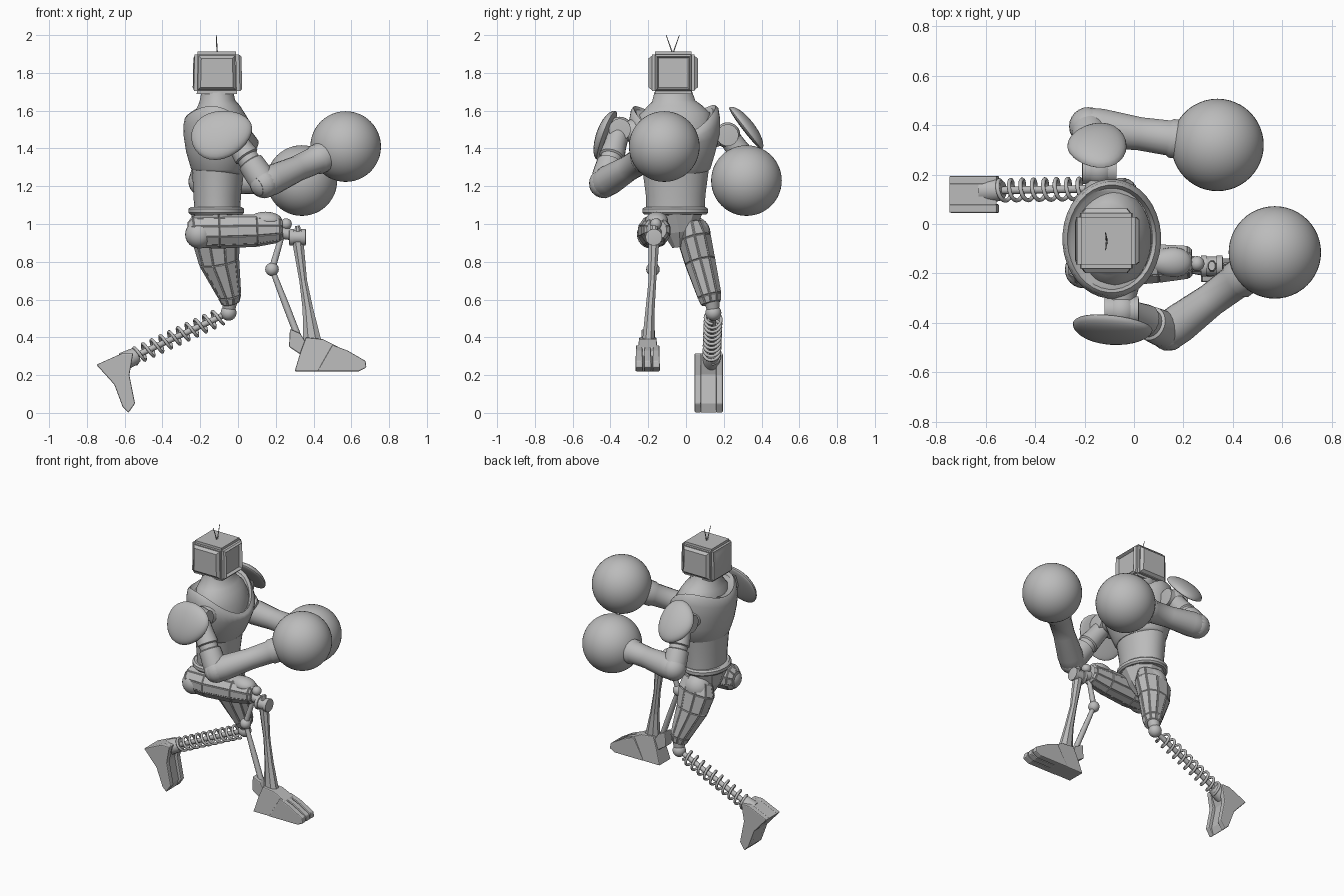
import bpy, bmesh, math
from mathutils import Vector

old = bpy.data.objects.get("Cube")
if old:
    bpy.data.objects.remove(old, do_unlink=True)

grey = bpy.data.materials.new("plain_grey")
grey.use_nodes = True
colour = (0.5, 0.5, 0.5, 1)
grey.diffuse_color = colour
grey.node_tree.nodes["Principled BSDF"].inputs["Base Color"].default_value = colour


def finish(name, bm, smooth=35, bevel=0):
    bmesh.ops.recalc_face_normals(bm, faces=bm.faces)
    me = bpy.data.meshes.new(name)
    bm.to_mesh(me)
    bm.free()
    me.materials.append(grey)
    ob = bpy.data.objects.new(name, me)
    bpy.context.collection.objects.link(ob)
    if bevel:
        mod = ob.modifiers.new("bevel", 'BEVEL')
        mod.width, mod.segments = bevel, 2
    bpy.ops.object.select_all(action='DESELECT')
    ob.select_set(True)
    bpy.context.view_layer.objects.active = ob
    if smooth:
        bpy.ops.object.shade_smooth_by_angle(angle=math.radians(smooth))
    return ob


def loft(name, sections, n=24, smooth=40, panel=0, dip=(0, 0)):
    """Sections are (centre, half width across, half depth[, dip factor])."""
    bm = bmesh.new()
    axis = (Vector(sections[-1][0]) - Vector(sections[0][0])).normalized()
    side = Vector((0, 1, 0))
    u = (side - axis * side.dot(axis)).normalized()
    v = u.cross(axis)
    rings = []
    for s in sections:
        k = s[3] if len(s) > 3 else 0
        ring = []
        for i in range(n):
            a = math.tau * (i + 0.5) / n
            p = Vector(s[0]) + u * s[1] * math.cos(a) + v * s[2] * math.sin(a)
            p.z -= k * (dip[0] * math.sin(a) ** 2 + dip[1] * math.sin(a))
            ring.append(bm.verts.new(p))
        rings.append(ring)
    walls = []
    for r, q in zip(rings, rings[1:]):
        for i in range(n):
            walls.append(bm.faces.new((r[i], r[(i + 1) % n], q[(i + 1) % n], q[i])))
    bm.faces.new(rings[0])
    bm.faces.new(rings[-1])
    if panel:
        bmesh.ops.recalc_face_normals(bm, faces=bm.faces)
        bmesh.ops.inset_individual(bm, faces=walls, thickness=panel, depth=panel * 0.7)
    return finish(name, bm, smooth)


def rod(name, a, b, profile, n=20, smooth=40):
    """Round limb from a to b; the profile lists (fraction, radius)."""
    a, b = Vector(a), Vector(b)
    return loft(name, [(a.lerp(b, t), r, r) for t, r in profile], n, smooth)


def ball(name, centre, r, seg=24):
    bm = bmesh.new()
    bmesh.ops.create_uvsphere(bm, u_segments=seg, v_segments=seg // 2, radius=r)
    bmesh.ops.translate(bm, verts=bm.verts, vec=centre)
    return finish(name, bm, 60)


def slab(name, outline, y0, y1, taper=0, bevel=0.006):
    """Side outline in x and z, extruded across y and narrowed with height."""
    bm = bmesh.new()
    low = min(z for x, z in outline)
    mid = (y0 + y1) / 2
    sides = []
    for y in (y0, y1):
        sides.append([bm.verts.new((x, mid + (y - mid) * (1 - taper * (z - low)), z)) for x, z in outline])
        bm.faces.new(sides[-1])
    n = len(outline)
    for i in range(n):
        j = (i + 1) % n
        bm.faces.new((sides[0][i], sides[0][j], sides[1][j], sides[1][i]))
    return finish(name, bm, 0, bevel)


def pad(name, centre, normal, half, thick, roll=0):
    """Domed shield plate facing along the normal."""
    bm = bmesh.new()
    bmesh.ops.create_uvsphere(bm, u_segments=28, v_segments=16, radius=1)
    rot = Vector(normal).to_track_quat('Z', 'Y').to_matrix()
    for p in bm.verts:
        c = p.co
        x, y = c.x * half[0], c.y * half[1] * (1 - 0.15 * c.x)
        x, y = x * math.cos(roll) - y * math.sin(roll), x * math.sin(roll) + y * math.cos(roll)
        p.co = Vector(centre) + rot @ Vector((x, y, (c.z if c.z > 0 else c.z * 0.3) * thick))
    return finish(name, bm, 50)


# Head: screen on +x, raised panels on the other sides
bm = bmesh.new()
bmesh.ops.create_cube(bm, size=1)
for p in bm.verts:
    wide = 1 if p.co.z < 0 else 0.96
    p.co = Vector((p.co.x * 0.245 * wide - 0.112, p.co.y * 0.225 - 0.068, p.co.z * 0.225 + 1.8))
bmesh.ops.bevel(bm, geom=bm.edges[:], offset=0.016, segments=2, affect='EDGES')
bm.normal_update()
for f in [f for f in bm.faces if f.calc_area() > 0.03 and abs(f.normal.z) < 0.5]:
    if f.normal.x > 0.5:
        bmesh.ops.inset_region(bm, faces=[f], thickness=0.014, depth=0.012)
        bmesh.ops.inset_region(bm, faces=[f], thickness=0.012, depth=-0.02)
    else:
        bmesh.ops.inset_region(bm, faces=[f], thickness=0.008)
        bmesh.ops.inset_region(bm, faces=[f], thickness=0.02, depth=0.018 if abs(f.normal.y) > 0.5 else 0.006)
finish("head", bm, 25)
for s, label in ((-1, "right"), (1, "left")):
    rod(label + "_antenna", (-0.11, -0.07, 1.9), (-0.115, -0.07 + s * 0.035, 2.0), [(0, 0.004), (1, 0.002)], 6)

# Neck and inner chest
loft("neck", [((-0.09, -0.06, 1.4), 0.2, 0.165), ((-0.09, -0.06, 1.52), 0.205, 0.16),
              ((-0.1, -0.06, 1.58), 0.19, 0.135), ((-0.105, -0.06, 1.62), 0.15, 0.115),
              ((-0.11, -0.065, 1.65), 0.115, 0.095), ((-0.11, -0.068, 1.7), 0.1, 0.085)], 32)

# Chest vest with a dipped collar
loft("chest_vest", [((-0.1, -0.055, 1.27), 0.165, 0.135), ((-0.1, -0.055, 1.29), 0.185, 0.15),
                    ((-0.095, -0.058, 1.38), 0.215, 0.18, 0.1), ((-0.09, -0.06, 1.47), 0.238, 0.198, 0.3),
                    ((-0.09, -0.06, 1.55), 0.242, 0.2, 0.7), ((-0.09, -0.06, 1.605), 0.232, 0.192, 1),
                    ((-0.09, -0.06, 1.62), 0.218, 0.18, 1), ((-0.09, -0.06, 1.6), 0.205, 0.165, 1)],
     36, 50, dip=(0.1, 0.05))

# Waist, belt and pelvis
loft("waist", [((-0.11, -0.055, 1.05), 0.155, 0.122), ((-0.11, -0.055, 1.15), 0.158, 0.126),
               ((-0.105, -0.055, 1.3), 0.178, 0.14)], 32)
loft("belt", [((-0.115, -0.057, 1.05), 0.165, 0.138), ((-0.115, -0.057, 1.06), 0.174, 0.148),
              ((-0.115, -0.057, 1.08), 0.174, 0.148), ((-0.115, -0.057, 1.09), 0.163, 0.136)], 32)
loft("pelvis", [((-0.12, -0.03, 0.88), 0.045, 0.06), ((-0.12, -0.035, 0.96), 0.09, 0.11),
                ((-0.115, -0.055, 1.055), 0.16, 0.135)], 10, 0)

# Arms: shoulder, elbow, glove and pad for each side
arms = {
    "right": dict(s=(-0.05, -0.35, 1.5), e=(0.14, -0.435, 1.215), g=(0.57, -0.115, 1.41),
                  p=(-0.085, -0.42, 1.475), n=(-0.12, -0.9, 0.36), h=(0.165, 0.135), roll=0.35, hub=-0.26),
    "left": dict(s=(-0.14, 0.22, 1.47), e=(-0.185, 0.395, 1.225), g=(0.338, 0.32, 1.23),
                 p=(-0.15, 0.315, 1.505), n=(0, 0.79, 0.61), h=(0.12, 0.14), roll=0, hub=0.1)}
for label, m in arms.items():
    s, e, g = Vector(m["s"]), Vector(m["e"]), Vector(m["g"])
    ball(label + "_shoulder", s, 0.068)
    rod(label + "_shoulder_axle", (s.x, m["hub"], s.z - 0.01), s, [(0, 0.07), (0.6, 0.055), (1, 0.045)])
    rod(label + "_shoulder_ring", s - Vector((0.07, 0, 0)), s + Vector((0.07, 0, 0)),
        [(0, 0.04), (0.01, 0.058), (0.99, 0.058), (1, 0.04)])
    rod(label + "_upper_arm", s, e, [(0, 0.055), (0.3, 0.06), (0.5, 0.068), (0.52, 0.058), (0.6, 0.058),
                                    (0.62, 0.07), (0.85, 0.074), (1, 0.07)])
    ball(label + "_elbow", e, 0.078)
    rod(label + "_forearm", e, g, [(-0.1, 0.055), (-0.04, 0.076), (0.1, 0.08), (0.4, 0.068), (0.62, 0.072),
                                  (0.64, 0.08), (0.75, 0.08)], 18)
    ball(label + "_glove", g, 0.187, 48)
    pad(label + "_shoulder_pad", m["p"], m["n"], m["h"], 0.05, m["roll"])

# Raised right thigh and knee
loft("right_thigh", [((-0.265, -0.17, 0.955), 0.045, 0.05), ((-0.235, -0.17, 0.96), 0.075, 0.083),
                     ((-0.1, -0.17, 0.96), 0.085, 0.088), ((0.1, -0.16, 0.965), 0.078, 0.083),
                     ((0.22, -0.155, 0.97), 0.066, 0.066), ((0.235, -0.155, 0.97), 0.05, 0.05)], 10, 0, 0.005)
pad("right_thigh_guard", (0.145, -0.155, 1.015), (0, 0, 1), (0.09, 0.06), 0.05)
ball("right_hip", (-0.205, -0.185, 0.945), 0.075)
rod("right_knee_axle", (0.2, -0.16, 0.96), (0.3, -0.165, 0.94), [(0, 0.035), (1, 0.028)])
rod("right_knee_drum", (0.27, -0.17, 0.93), (0.36, -0.17, 0.93),
    [(0, 0.03), (0.02, 0.044), (0.25, 0.044), (0.27, 0.038), (0.7, 0.038), (0.72, 0.044), (0.98, 0.044), (1, 0.03)])
ball("right_knee_knob", (0.255, -0.16, 1.0), 0.03)

# Right shin: a broad strut and a jointed rear rod
loft("right_shin", [((0.315, -0.17, 0.99), 0.02, 0.014), ((0.318, -0.17, 0.9), 0.03, 0.032),
                    ((0.345, -0.178, 0.7), 0.022, 0.022), ((0.37, -0.19, 0.55), 0.026, 0.03),
                    ((0.395, -0.2, 0.36), 0.036, 0.055)], 8, 0)
rod("right_rear_rod_upper", (0.25, -0.16, 1.0), (0.18, -0.175, 0.76), [(0, 0.014), (1, 0.018)], 10)
ball("right_rear_rod_joint", (0.18, -0.175, 0.76), 0.036, 16)
rod("right_rear_rod_lower", (0.18, -0.175, 0.76), (0.335, -0.2, 0.36), [(0, 0.014), (0.5, 0.018), (1, 0.018)], 10)

# Right foot: heel block, spur and split toes
slab("right_foot", [(0.3, 0.22), (0.5, 0.22), (0.57, 0.3), (0.53, 0.35), (0.45, 0.39), (0.36, 0.4),
                    (0.33, 0.32)], -0.265, -0.14, 1.5)
slab("right_heel_spur", [(0.27, 0.35), (0.33, 0.31), (0.38, 0.34), (0.33, 0.42), (0.275, 0.445)], -0.235, -0.165)
for i in range(3):
    y = -0.268 + i * 0.045
    slab("right_toe_%d" % (i + 1), [(0.42, 0.22), (0.64, 0.22), (0.68, 0.24), (0.675, 0.275), (0.58, 0.33),
                                   (0.5, 0.36)], y, y + 0.04, 1.2)

# Left thigh and knee
ball("left_hip", (-0.12, 0.04, 0.95), 0.09)
loft("left_thigh", [((-0.115, 0.03, 1.0), 0.06, 0.1), ((-0.115, 0.045, 0.92), 0.088, 0.125),
                    ((-0.1, 0.075, 0.8), 0.08, 0.105), ((-0.045, 0.125, 0.62), 0.062, 0.06),
                    ((-0.04, 0.133, 0.58), 0.05, 0.045)], 10, 0, 0.006)
knee, ankle = Vector((-0.05, 0.145, 0.53)), Vector((-0.6, 0.135, 0.275))
rod("left_knee_socket", (-0.042, 0.135, 0.61), knee, [(0, 0.045), (1, 0.03)])
ball("left_knee", knee, 0.042)
rod("left_knee_pin", knee - Vector((0, 0.045, 0)), knee + Vector((0, 0.045, 0)), [(0, 0.028), (1, 0.028)])

# Left shin: a coil around a thin core
rod("left_shin_core", knee, ankle, [(0, 0.016), (1, 0.016)], 10)
axis = (ankle - knee).normalized()
u = axis.cross(Vector((0, 1, 0))).normalized()
v = axis.cross(u)
cu = bpy.data.curves.new("left_shin_spring", 'CURVE')
cu.dimensions, cu.bevel_depth, cu.bevel_resolution = '3D', 0.0085, 2
line = cu.splines.new('POLY')
turns, steps = 10, 20
line.points.add(turns * steps)
for i, p in enumerate(line.points):
    a = math.tau * i / steps
    c = knee.lerp(ankle, 0.08 + 0.84 * i / (turns * steps))
    p.co = (*(c + 0.042 * (u * math.cos(a) + v * math.sin(a))), 1)
cu.materials.append(grey)
bpy.context.collection.objects.link(bpy.data.objects.new("left_shin_spring", cu))

# Left foot, poised on its toe, with side rims around a recessed instep
outline = [(-0.75, 0.255), (-0.615, 0.315), (-0.555, 0.315), (-0.575, 0.2), (-0.545, 0.05), (-0.58, 0.0),
           (-0.61, 0.03), (-0.655, 0.15)]
inner = [(x - 0.02 if x > -0.6 and 0.02 < z < 0.25 else x, z) for x, z in outline]
slab("left_foot", inner, 0.075, 0.165)
slab("left_foot_inner_rim", outline, 0.045, 0.08)
slab("left_foot_outer_rim", outline, 0.16, 0.195)
rod("left_ankle", (-0.53, 0.138, 0.308), (-0.61, 0.135, 0.27), [(0, 0.035), (0.2, 0.045), (1, 0.05)])
